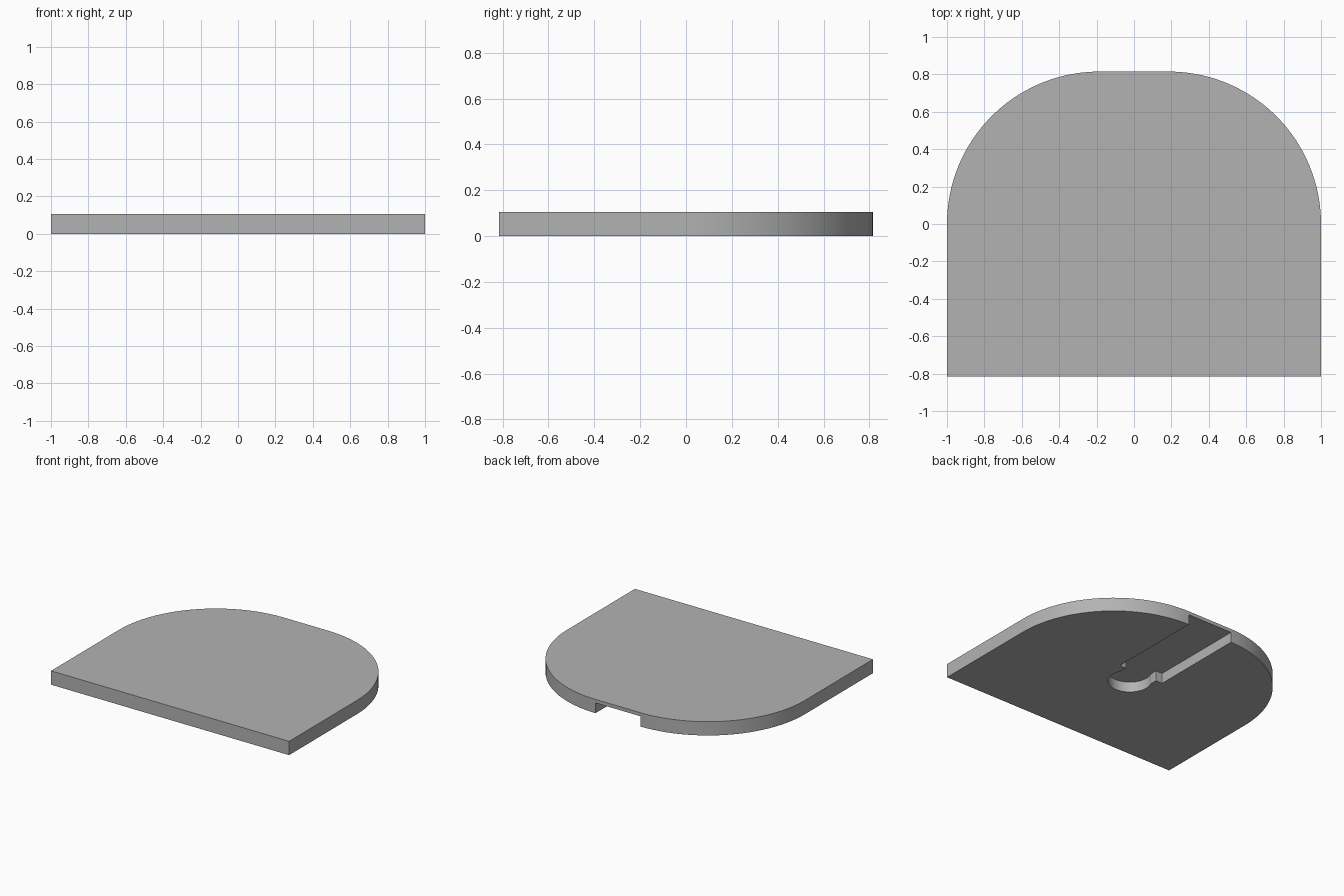
import bpy, bmesh
from math import sin, cos, asin, pi, radians

if "Cube" in bpy.data.objects:
    bpy.data.objects.remove(bpy.data.objects["Cube"], do_unlink=True)

HALF_DEPTH = 0.815    # also the corner radius
THICK = 0.105
FLAT = 1 - HALF_DEPTH  # half width of the straight back edge

grey = bpy.data.materials.new("plain grey")
grey.use_nodes = True
colour = (0.45, 0.45, 0.45, 1)
grey.diffuse_color = colour
grey.node_tree.nodes["Principled BSDF"].inputs["Base Color"].default_value = colour


def arc(cx, cy, r, start, end, steps):
    angles = [start + (end - start) * i / steps for i in range(steps + 1)]
    return [(cx + r * cos(a), cy + r * sin(a)) for a in angles]


def mirrored(half):
    """Close a right-hand outline with its mirror image in x."""
    return half + [(-x, y) for x, y in reversed(half)]


def extrude(name, outline, z0, z1):
    bm = bmesh.new()
    base = bm.faces.new([bm.verts.new((x, y, z0)) for x, y in outline])
    top = bmesh.ops.extrude_face_region(bm, geom=[base])["geom"]
    verts = [g for g in top if isinstance(g, bmesh.types.BMVert)]
    bmesh.ops.translate(bm, verts=verts, vec=(0, 0, z1 - z0))
    bmesh.ops.recalc_face_normals(bm, faces=bm.faces)
    mesh = bpy.data.meshes.new(name)
    bm.to_mesh(mesh)
    bm.free()
    mesh.materials.append(grey)
    obj = bpy.data.objects.new(name, mesh)
    bpy.context.collection.objects.link(obj)
    return obj


# Plate: square front corners, large rounded back corners
plate = extrude("base_plate", mirrored(
    [(1, -HALF_DEPTH)] + arc(FLAT, 0, HALF_DEPTH, 0, pi / 2, 40)), 0, THICK)

# Underside recess: round pocket, short neck, and a channel open at the back
POCKET_Y, POCKET_R, NECK, CHANNEL = -0.045, 0.15, 0.135, 0.19
neck_angle = pi / 2 - asin(NECK / POCKET_R)
pocket = arc(0, POCKET_Y, POCKET_R, -pi / 2 + pi / 48, neck_angle, 28)
recess = extrude("recess_cutter", mirrored(
    pocket + [(NECK, 0.075), (CHANNEL, 0.075), (CHANNEL, 1)]), -0.1, 0.078)
recess.hide_render = True

cut = plate.modifiers.new("underside recess", 'BOOLEAN')
cut.operation = 'DIFFERENCE'
cut.solver = 'EXACT'
cut.object = recess

# Apply the cut and drop the cutter
bpy.ops.object.select_all(action='DESELECT')
plate.select_set(True)
bpy.context.view_layer.objects.active = plate
bpy.ops.object.modifier_apply(modifier=cut.name)
bpy.data.objects.remove(recess, do_unlink=True)
bpy.ops.object.shade_smooth_by_angle(angle=radians(30))
